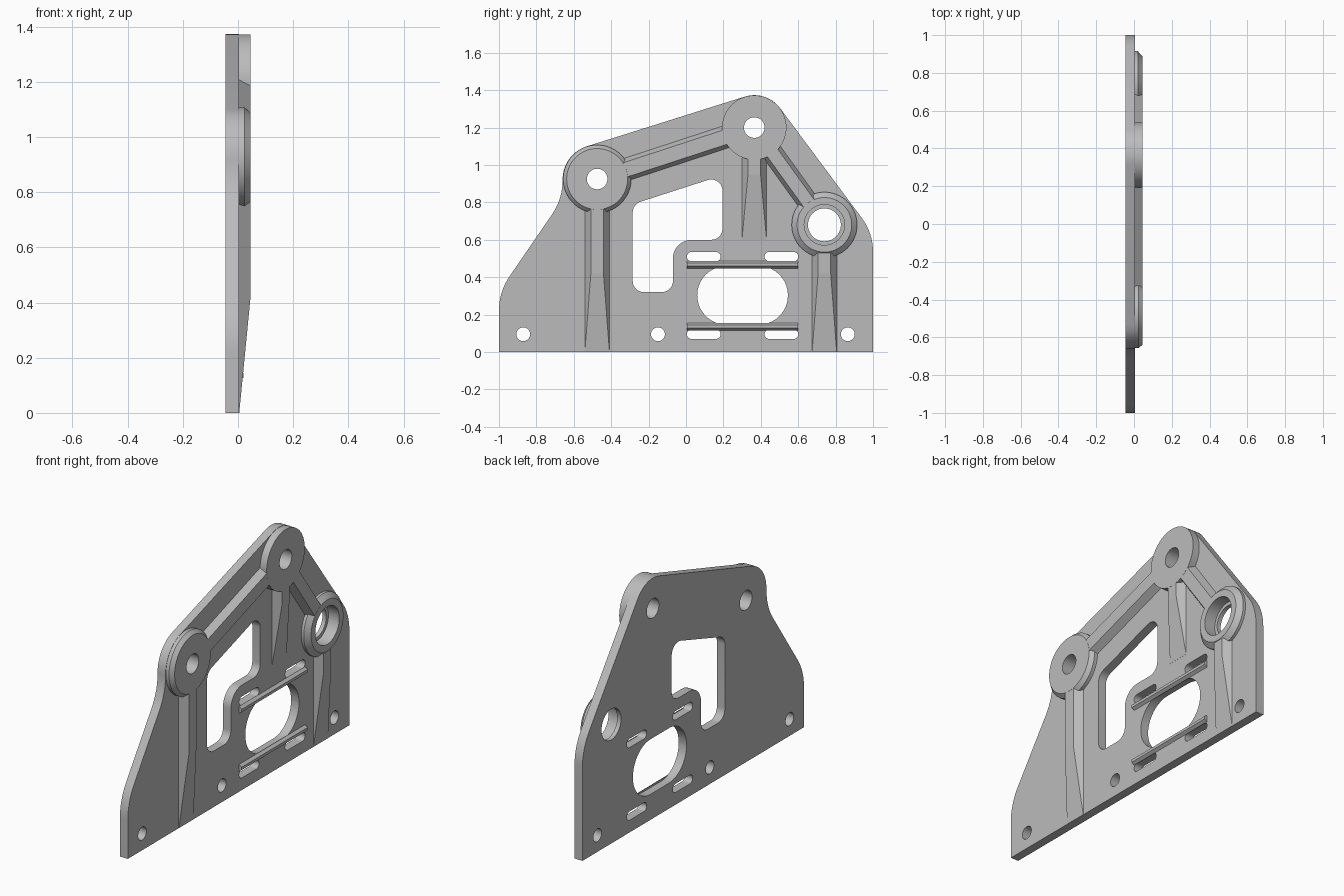
import bpy, bmesh, math
from mathutils import Vector

cube = bpy.data.objects.get("Cube")
if cube:
    bpy.data.objects.remove(cube, do_unlink=True)

GREY = (0.5, 0.5, 0.5, 1)
mat = bpy.data.materials.new("machined grey")
mat.use_nodes = True
mat.diffuse_color = GREY
mat.node_tree.nodes["Principled BSDF"].inputs["Base Color"].default_value = GREY

BACK, FACE, TOP = -0.046, 0.004, 0.046   # plate back, plate face, boss top


def loft(name, rings):
    """Skin a list of equal-length rings of 3D points and cap the ends."""
    bm = bmesh.new()
    loops = [[bm.verts.new(p) for p in ring] for ring in rings]
    n = len(loops[0])
    for a, b in zip(loops, loops[1:]):
        for i in range(n):
            j = (i + 1) % n
            bm.faces.new((a[i], a[j], b[j], b[i]))
    bm.faces.new(loops[0][::-1])
    bm.faces.new(loops[-1])
    bmesh.ops.recalc_face_normals(bm, faces=bm.faces)
    mesh = bpy.data.meshes.new(name)
    bm.to_mesh(mesh)
    bm.free()
    mesh.materials.append(mat)
    obj = bpy.data.objects.new(name, mesh)
    bpy.context.collection.objects.link(obj)
    return obj


def prism(name, outline, x0, x1):
    return loft(name, [[(x, y, z) for y, z in outline] for x in (x0, x1)])


def rounded(corners, steps=10):
    """Polygon of (y, z, radius) corners with filleted corners."""
    pts = []
    for i, (y, z, r) in enumerate(corners):
        p = Vector((y, z))
        if r == 0:
            pts.append(p)
            continue
        u = (Vector(corners[i - 1][:2]) - p).normalized()
        v = (Vector(corners[(i + 1) % len(corners)][:2]) - p).normalized()
        half = u.angle(v) / 2
        centre = p + (u + v).normalized() * r / math.sin(half)
        a = p + u * r / math.tan(half) - centre
        b = p + v * r / math.tan(half) - centre
        sweep = math.pi - 2 * half
        for k in range(steps + 1):
            t = sweep * k / steps
            pts.append(centre + (a * math.sin(sweep - t) + b * math.sin(t)) / math.sin(sweep))
    return pts


def circle(c, r, n=48):
    return [(c[0] + r * math.cos(2 * math.pi * i / n),
             c[1] + r * math.sin(2 * math.pi * i / n)) for i in range(n)]


def slot(y0, y1, z0, z1):
    r = (z1 - z0) / 2 * 0.999
    return rounded([(y0, z0, r), (y1, z0, r), (y1, z1, r), (y0, z1, r)])


def cut(obj, outline, x0=-0.2, x1=0.2):
    cutter = prism("cutter", outline, x0, x1)
    cutter.hide_render = True
    mod = obj.modifiers.new("cut", 'BOOLEAN')
    mod.operation, mod.solver, mod.object = 'DIFFERENCE', 'EXACT', cutter
    bpy.context.view_layer.objects.active = obj
    bpy.ops.object.modifier_apply(modifier=mod.name)
    bpy.data.objects.remove(cutter, do_unlink=True)


def boss(name, c, profile):
    return loft(name, [[(x, y, z) for y, z in circle(c, r, 64)] for x, r in profile])


def rib(name, start, end, half, slope, stations):
    """Drafted rib; stations are (fraction along, height above the plate)."""
    s, e = Vector(start), Vector(end)
    side = (e - s).normalized().orthogonal()
    rings = []
    for t, h in stations:
        p = s.lerp(e, t)
        ring = []
        for x, w in ((FACE - 0.003, half), (FACE, half),
                     (FACE + h, half - slope * h), (FACE + h, slope * h - half),
                     (FACE, -half), (FACE - 0.003, -half)):
            q = p + side * w
            ring.append((x, q.x, q.y))
        rings.append(ring)
    return loft(name, rings)


LOW, HIGH, BORE = (-0.475, 0.925), (0.365, 1.2), (0.74, 0.68)

# Base plate
plate = prism("plate", rounded([
    (-1, 0, 0), (1, 0, 0), (1, 0.636, 0.3), (0.43, 1.402, 0.172),
    (-0.66, 1.059, 0.185), (-0.66, 0.818, 0.32), (-1, 0.322, 0.32)]), BACK, FACE)

# Stepped window, oval opening, adjustment slots and bolt holes
cut(plate, rounded([
    (-0.285, 0.32, 0.06), (-0.07, 0.32, 0.06), (-0.07, 0.6, 0.1),
    (0.195, 0.6, 0.06), (0.195, 0.945, 0.06), (-0.285, 0.79, 0.06)]))
cut(plate, slot(0.06, 0.545, 0.146, 0.46))
for y in (0.005, 0.42):
    for z in (0.07, 0.485):
        cut(plate, slot(y, y + 0.18, z, z + 0.05))
for y in (-0.87, -0.15, 0.865):
    cut(plate, circle((y, 0.095), 0.037, 32))

# Bosses
low_boss = boss("low_boss", LOW, [(-0.01, 0.182), (0.024, 0.182), (TOP, 0.163)])
high_boss = boss("high_boss", HIGH, [(-0.01, 0.172), (TOP, 0.172)])
bore_boss = boss("bore_boss", BORE, [(-0.01, 0.175), (0.02, 0.175), (TOP, 0.146)])
for obj in (plate, low_boss):
    cut(obj, circle(LOW, 0.055))
for obj in (plate, high_boss):
    cut(obj, circle(HIGH, 0.055))
cut(plate, circle(BORE, 0.088))
cut(plate, circle(BORE, 0.108), -0.022, 0.2)
cut(bore_boss, circle(BORE, 0.108))

# Ribs linking the bosses
RISE = TOP - FACE - 0.0005
even = [(0.17, RISE), (0.85, RISE)]
link_ribs = [rib("long_link_rib", LOW, HIGH, 0.06, 0.5, even),
             rib("short_link_rib", HIGH, BORE, 0.055, 0.5, [(0.2, RISE), (0.79, RISE)])]

# Tapered ribs running down from the bosses
down_ribs = []
for name, c, foot, flat in (("low_down_rib", LOW, 0, 0.42),
                            ("high_down_rib", HIGH, 0.6, 0.95),
                            ("bore_down_rib", BORE, 0, 0.42)):
    length = c[1] - foot
    down_ribs.append(rib(name, c, (c[0], foot), 0.066, 0.78, [
        (0.15 / length, RISE), ((c[1] - flat) / length, RISE), (1, 0.0005)]))

# Guide rails beside the oval opening
rails = []
for name, z in (("lower_rail", 0.136), ("upper_rail", 0.467)):
    rails.append(rib(name, (0.005, z), (0.6, z), 0.02, 0.75, [(0, 0.016), (1, 0.016)]))

# Shade curved walls smoothly, keep machined edges sharp
bpy.ops.object.select_all(action='DESELECT')
for obj in [plate, low_boss, high_boss, bore_boss]:
    obj.select_set(True)
bpy.context.view_layer.objects.active = plate
bpy.ops.object.shade_smooth_by_angle(angle=math.radians(25))
